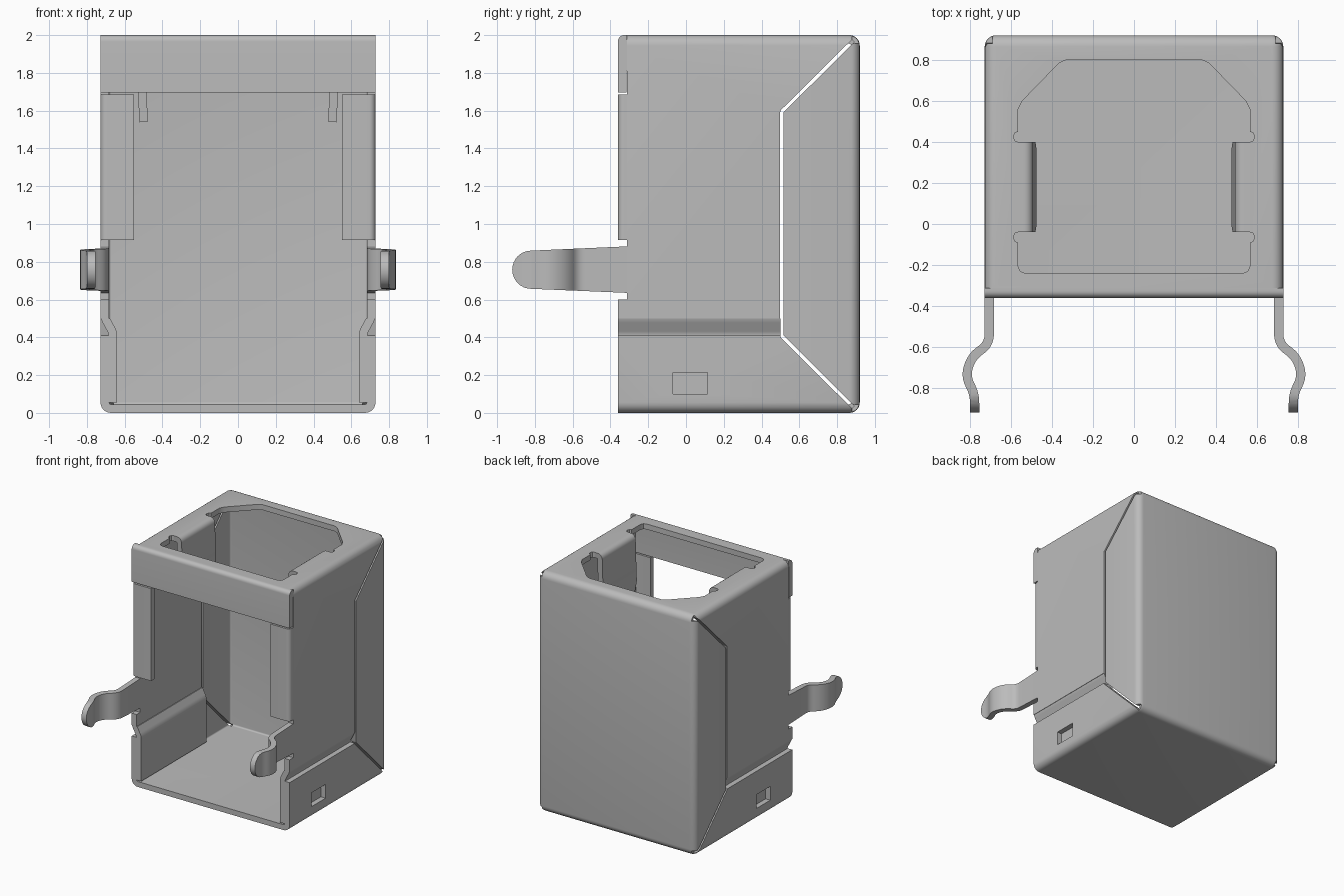
import bpy, bmesh, math
from mathutils import Vector

cube = bpy.data.objects.get("Cube")
if cube:
    bpy.data.objects.remove(cube, do_unlink=True)

T = 0.045                                   # sheet thickness
X, FRONT, BACK, TOP = 0.728, -0.36, 0.92, 2.0
MID = X - T / 2                             # centre line of a side wall

steel = bpy.data.materials.new("grey_steel")
steel.use_nodes = True
steel.diffuse_color = (0.5, 0.5, 0.5, 1)
steel.node_tree.nodes["Principled BSDF"].inputs["Base Color"].default_value = (0.5, 0.5, 0.5, 1)

PLACE = {"x": lambda u, v, w: (w, u, v),
         "y": lambda u, v, w: (u, w, v),
         "z": lambda u, v, w: (u, v, w)}


def make(name, bm):
    bmesh.ops.recalc_face_normals(bm, faces=bm.faces)
    mesh = bpy.data.meshes.new(name)
    bm.to_mesh(mesh)
    bm.free()
    mesh.materials.append(steel)
    ob = bpy.data.objects.new(name, mesh)
    bpy.context.collection.objects.link(ob)
    return ob


def fillet(points, d, steps=6):
    """Round the inner corners of an open path, starting d before each corner."""
    pts = [Vector(p) for p in points]
    out = [pts[0]]
    for a, b, c in zip(pts, pts[1:], pts[2:]):
        k = min(d, (a - b).length * 0.48, (c - b).length * 0.48)
        p, q = b + (a - b).normalized() * k, b + (c - b).normalized() * k
        for i in range(steps + 1):
            t = i / steps
            out.append(p * (1 - t) ** 2 + b * 2 * t * (1 - t) + q * t * t)
    return out + [pts[-1]]


def prism(name, outline, lo, hi, axis):
    """Extrude a flat outline along an axis."""
    bm = bmesh.new()
    ends = [[bm.verts.new(PLACE[axis](p[0], p[1], w)) for p in outline] for w in (lo, hi)]
    for ring in ends:
        bm.faces.new(ring)
    n = len(outline)
    for i in range(n):
        j = (i + 1) % n
        bm.faces.new((ends[0][i], ends[0][j], ends[1][j], ends[1][i]))
    return make(name, bm)


def ribbon(name, path, lo, hi, axis, width=T):
    """Bent strip: a centre line given thickness, then extruded."""
    left, right = [], []
    for i, p in enumerate(path):
        before = (p - path[i - 1]).normalized() if i else None
        after = (path[i + 1] - p).normalized() if i < len(path) - 1 else before
        before = before or after
        along = (before + after).normalized()
        reach = width / 2 / max(along.dot(after), 0.3)
        side = Vector((-along.y, along.x)) * reach
        left.append(p + side)
        right.append(p - side)
    return prism(name, left + right[::-1], lo, hi, axis)


def box(name, lo, hi, radius=0):
    """Box; a radius rounds every edge that is not on the front face."""
    bm = bmesh.new()
    bmesh.ops.create_cube(bm, size=1)
    for v in bm.verts:
        v.co = [(a + b) / 2 + c * (b - a) for a, b, c in zip(lo, hi, v.co)]
    if radius:
        edges = [e for e in bm.edges if max(v.co.y for v in e.verts) > lo[1] + 0.01
                 ]
        bmesh.ops.bevel(bm, geom=edges, offset=radius, segments=6, profile=0.5, affect="EDGES")
    return make(name, bm)


def apply(ob, kind, **settings):
    mod = ob.modifiers.new(kind.lower(), kind)
    for key, value in settings.items():
        setattr(mod, key, value)
    bpy.context.view_layer.objects.active = ob
    bpy.ops.object.modifier_apply(modifier=mod.name)


def combine(ob, tool, operation="DIFFERENCE"):
    apply(ob, "BOOLEAN", operation=operation, object=tool, solver="EXACT")
    bpy.data.objects.remove(tool, do_unlink=True)


def mirrored(ob):
    apply(ob, "MIRROR", use_mirror_merge=False)
    return ob


# Folded outer shell: floor, back, top and side walls, open at the front
shell = box("outer_shell", (-X, FRONT, 0), (X, BACK, TOP), 0.055)
combine(shell, box("hollow", (T - X, FRONT - 0.2, T), (X - T, BACK - T, TOP - T), 0.012))
combine(shell, box("front_trim", (-1, -0.5, 0.6), (1, -0.312, 2.1)))

# Mitred seams around the side flanges of the back panel
seam = fillet([(0.885, 1.97), (0.507, 1.595), (0.507, 0.407), (0.885, 0.03)], 0.005, 1)
for s in (-1, 1):
    near, far = sorted((s * 0.66, s * 0.8))
    combine(shell, ribbon("seam_cut", seam, near, far, "x", 0.018))
    # Gap above the lower flap and the small window in that flap
    combine(shell, box("gap_cut", (near, -0.5, 0.41), (far, 0.507, 0.5)))
    combine(shell, box("window_cut", (near, -0.07, 0.1), (far, 0.113, 0.215)))
    # Bend relief at the back corners
    near, far = sorted((s * 0.69, s * 0.8))
    for z in (-0.06, 1.955):
        combine(shell, box("relief_cut", (near, 0.88, z), (far, 1, z + 0.105)))

# Top opening: chamfered at the back, with notches beside each tab
half = [(0.53, -0.24), (0.555, -0.23), (0.565, -0.205), (0.565, -0.09),
        (0.58, -0.085), (0.588, -0.065), (0.58, -0.045), (0.565, -0.04),
        (0.565, 0.4), (0.58, 0.405), (0.588, 0.425), (0.58, 0.445), (0.565, 0.45),
        (0.565, 0.56), (0.545, 0.6), (0.365, 0.785), (0.33, 0.8)]
outline = half + [(-x, y) for x, y in reversed(half)]
combine(shell, prism("opening_cut", outline, 1.9, 2.1, "z"))

# Tabs bent down from the sides of the opening, narrower at the tip
path = fillet([(0.565, TOP - T / 2), (0.515, TOP - T / 2), (0.506, 1.66), (0.498, 1.54)], 0.045)
tabs = ribbon("spring_tabs", path, -0.04, 0.4, "y")
for v in tabs.data.vertices:
    if v.co.z < 1.58:
        v.co.y = 0.18 + (v.co.y - 0.18) * 0.85
mirrored(tabs)

# Lip folded down across the front of the top
path = fillet([(-0.312, TOP - T / 2), (FRONT + T / 2, TOP - T / 2), (FRONT + T / 2, 1.695)], 0.03)
lip = ribbon("front_lip", path, -X, X, "x")

# Narrow flanges folded in from the side walls
path = fillet([(0.55, FRONT + T / 2), (MID, FRONT + T / 2), (MID, -0.312)], 0.03)
flanges = mirrored(ribbon("front_flanges", path, 0.915, 1.685, "z"))

# Lower side walls stepped in behind the flaps
path = fillet([(MID, 0.6), (MID, 0.505), (MID - 0.043, 0.425), (MID - 0.043, 0.055)], 0.02)
steps = mirrored(ribbon("stepped_inner_walls", path, FRONT, 0.5, "y"))
combine(steps, box("step_trim", (-1, -0.5, 0.5), (1, 1, 0.7)))

# Curved spring arms with rounded tips
path = fillet([(MID, -0.312), (MID, -0.585), (0.79, -0.645), (0.822, -0.74),
               (0.777, -0.83), (0.777, -0.92)], 0.06)
arms = ribbon("spring_arms", path, 0.6, 0.9, "z")
tip = [(-0.82 - 0.1 * math.sin(a), 0.758 + 0.101 * math.cos(a))
       for a in (math.pi * i / 16 for i in range(17))]
combine(arms, prism("arm_outline", [(-0.3, 0.882)] + tip + [(-0.3, 0.635)], 0.5, 1, "x"),
        "INTERSECT")
mirrored(arms)

# Smooth bends, crisp sheet edges
bpy.ops.object.select_all(action="DESELECT")
for ob in (shell, tabs, lip, flanges, steps, arms):
    ob.select_set(True)
bpy.context.view_layer.objects.active = shell
bpy.ops.object.shade_smooth_by_angle(angle=math.radians(32))
